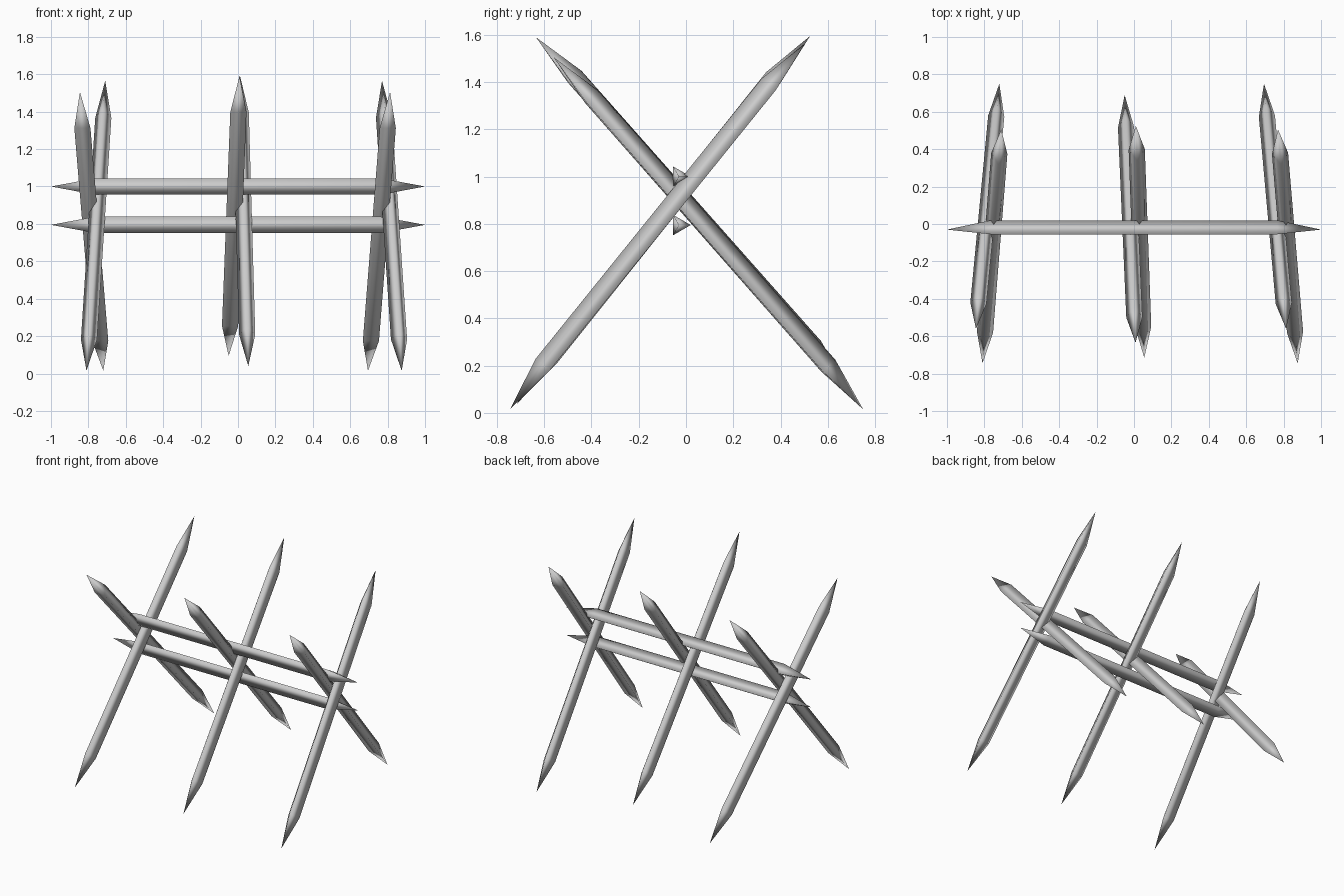
import bpy, bmesh
from mathutils import Vector, Matrix

if "Cube" in bpy.data.objects:
    bpy.data.objects.remove(bpy.data.objects["Cube"])

R, TAPER = 0.05, 0.235


def stake(name, a, b, ridge):
    """Three-sided pole from a to b, pointed at both ends; ridge = side its edge faces."""
    a, b = Vector(a), Vector(b)
    axis = (b - a).normalized()
    up = Vector(ridge)
    up = (up - axis * up.dot(axis)).normalized()
    bm = bmesh.new()
    rings = []
    for c in (a + axis * TAPER, b - axis * TAPER):
        rings.append([bm.verts.new(c + Matrix.Rotation(i * 2.0943951, 3, axis) @ up * R)
                      for i in range(3)])
    tip_a, tip_b = bm.verts.new(a), bm.verts.new(b)
    for i in range(3):
        j = (i + 1) % 3
        bm.faces.new((rings[0][i], rings[0][j], rings[1][j], rings[1][i]))
        bm.faces.new((tip_a, rings[0][j], rings[0][i]))
        bm.faces.new((tip_b, rings[1][i], rings[1][j]))
    bmesh.ops.recalc_face_normals(bm, faces=bm.faces)
    for f in bm.faces:
        f.smooth = True
    me = bpy.data.meshes.new(name)
    bm.to_mesh(me)
    bm.free()
    bpy.context.collection.objects.link(bpy.data.objects.new(name, me))


# Horizontal rails
for name, z in (("lower_rail", 0.795), ("upper_rail", 1.0)):
    stake(name, (-1, -0.03, z), (1, -0.03, z), (0, 1, 0))

# Crossed pairs: one foot at the front, one at the back
pairs = {
    "left": (((-0.81, -0.745, 0.015), (-0.71, 0.505, 1.565)),
             ((-0.72, 0.75, 0.015), (-0.845, -0.56, 1.505))),
    "middle": (((0.055, -0.715, 0.04), (0.01, 0.525, 1.595)),
               ((-0.05, 0.69, 0.095), (0.008, -0.635, 1.59))),
    "right": (((0.875, -0.745, 0.015), (0.77, 0.505, 1.565)),
              ((0.695, 0.75, 0.015), (0.813, -0.56, 1.505))),
}
for side, (front, back) in pairs.items():
    stake(side + "_front_footed_stake", *front, (0, 0, 1))
    stake(side + "_back_footed_stake", *back, (0, 0, 1))
